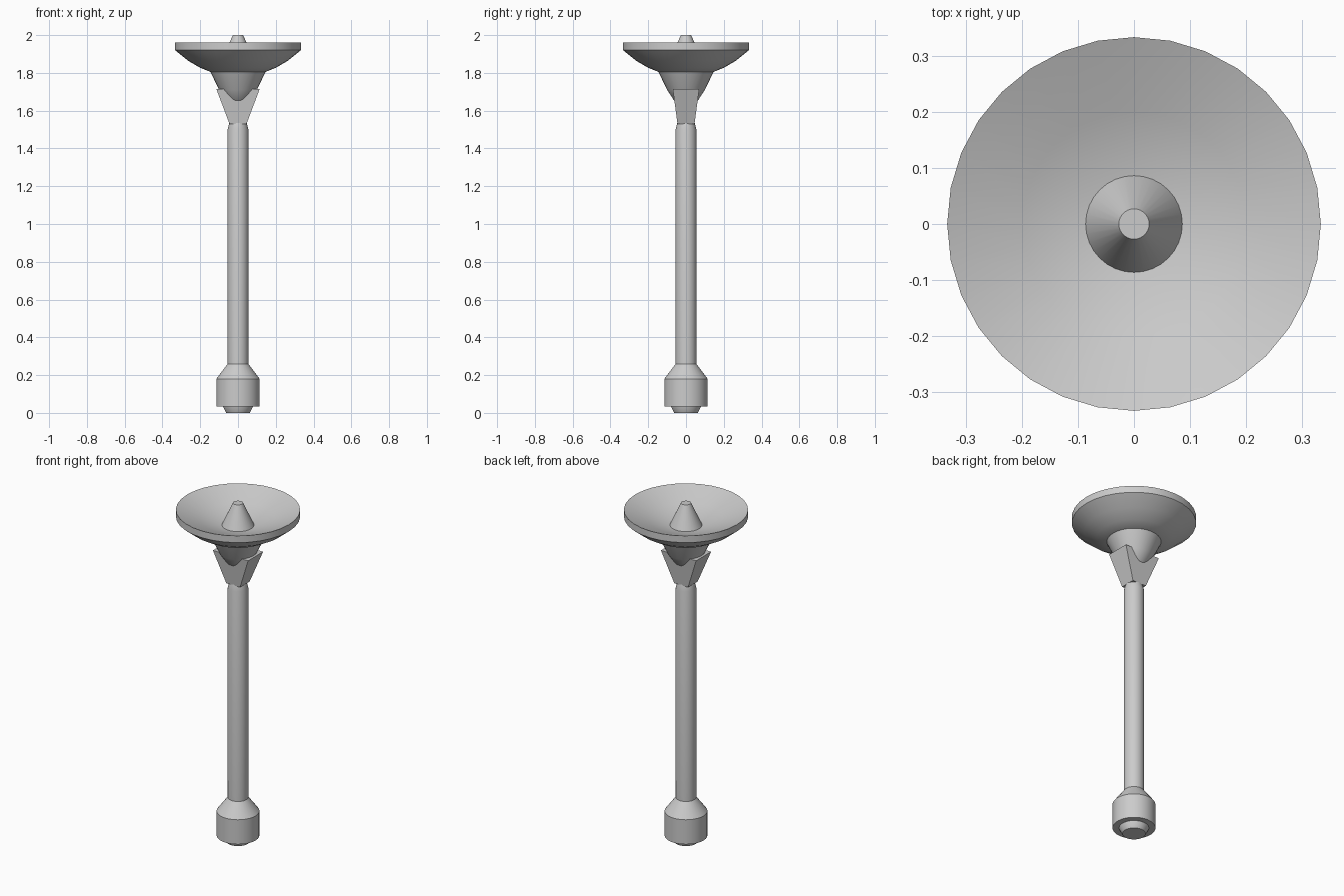
import bpy
import bmesh
from math import radians, sin, cos, pi

old = bpy.data.objects.get("Cube")
if old:
    bpy.data.objects.remove(old, do_unlink=True)

SIDES = 32
GREY = (0.6, 0.6, 0.6, 1)
metal = bpy.data.materials.new("light grey metal")
metal.use_nodes = True
metal.diffuse_color = GREY
metal.node_tree.nodes["Principled BSDF"].inputs["Base Color"].default_value = GREY


def finish(name, bm, smooth=True):
    bmesh.ops.recalc_face_normals(bm, faces=bm.faces)
    mesh = bpy.data.meshes.new(name)
    bm.to_mesh(mesh)
    bm.free()
    mesh.materials.append(metal)
    obj = bpy.data.objects.new(name, mesh)
    bpy.context.collection.objects.link(obj)
    if smooth:
        bpy.ops.object.select_all(action="DESELECT")
        obj.select_set(True)
        bpy.context.view_layer.objects.active = obj
        bpy.ops.object.shade_smooth_by_angle(angle=radians(30))
    return obj


def lathe(name, profile):
    """Turn a (radius, height) profile about z and cap both ends."""
    bm = bmesh.new()
    rings = []
    for r, z in profile:
        rings.append([bm.verts.new((r * cos(2 * pi * i / SIDES), r * sin(2 * pi * i / SIDES), z))
                      for i in range(SIDES)])
    for low, high in zip(rings, rings[1:]):
        for i in range(SIDES):
            j = (i + 1) % SIDES
            bm.faces.new((low[i], low[j], high[j], high[i]))
    bm.faces.new(rings[0])
    bm.faces.new(rings[-1])
    return finish(name, bm)


# Stepped base and foot
lathe("foot", [(0.062, 0), (0.083, 0.04), (0.083, 0.05)])
lathe("base", [(0.115, 0.035), (0.115, 0.18), (0.055, 0.26)])

# Long column with a chamfered top
lathe("column", [(0.055, 0.25), (0.055, 1.5), (0.046, 1.535)])

# Tapered yoke that carries the dish
bm = bmesh.new()
bmesh.ops.create_cube(bm, size=2)
for v in bm.verts:
    top = v.co.z > 0
    v.co.x *= 0.115 if top else 0.045
    v.co.y *= 0.07 if top else 0.045
    v.co.z = 1.715 if top else 1.53
finish("yoke", bm, smooth=False)

# Rounded hub under the dish
lathe("hub", [(0.03, 1.63), (0.064, 1.655), (0.1, 1.71), (0.148, 1.81)])

# Shallow dish: underside, rim wall, then the hollow inside
lathe("dish", [(0.14, 1.803), (0.2, 1.827), (0.265, 1.865), (0.333, 1.92),
               (0.333, 1.96), (0.2, 1.906), (0.08, 1.868)])

# Feed cone in the middle of the dish
lathe("feed_cone", [(0.088, 1.866), (0.027, 2)])
